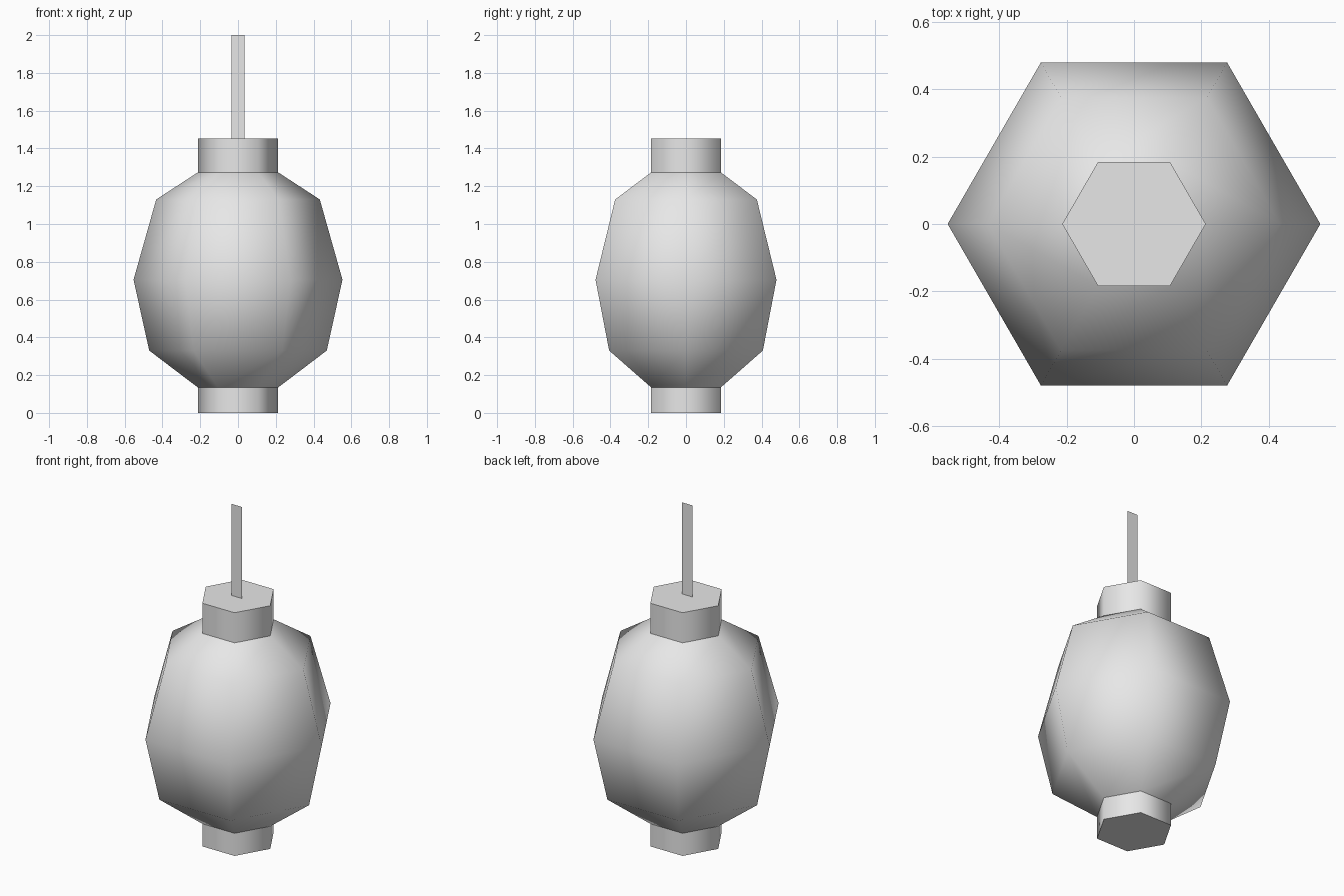
import bpy
import bmesh
from math import cos, sin, pi

cube = bpy.data.objects.get("Cube")
if cube:
    bpy.data.objects.remove(cube, do_unlink=True)

SIDES = 6

grey = bpy.data.materials.new("light_grey")
grey.use_nodes = True
grey.diffuse_color = (0.8, 0.8, 0.8, 1)
grey.node_tree.nodes["Principled BSDF"].inputs["Base Color"].default_value = (0.8, 0.8, 0.8, 1)


def finish(name, bm):
    """Turn a bmesh into a named object with the shared material."""
    mesh = bpy.data.meshes.new(name)
    bm.to_mesh(mesh)
    bm.free()
    mesh.materials.append(grey)
    obj = bpy.data.objects.new(name, mesh)
    bpy.context.collection.objects.link(obj)
    return obj


def lathe(name, profile, capped):
    """Six-sided solid from (radius, height) pairs, smooth around its sides."""
    bm = bmesh.new()
    rings = [[bm.verts.new((r * cos(2 * pi * i / SIDES), r * sin(2 * pi * i / SIDES), z))
              for i in range(SIDES)] for r, z in profile]
    for low, high in zip(rings, rings[1:]):
        for i in range(SIDES):
            j = (i + 1) % SIDES
            bm.faces.new((low[i], low[j], high[j], high[i])).smooth = True
    if capped:
        for ring in (rings[0][::-1], rings[-1]):
            face = bm.faces.new(ring)
            for edge in face.edges:
                edge.smooth = False
    return finish(name, bm)


# Paper body and the two collars
lathe("lantern_body",
      [(0.213, 0.135), (0.47, 0.33), (0.553, 0.705), (0.433, 1.13), (0.213, 1.273)], False)
lathe("bottom_collar", [(0.213, 0), (0.213, 0.135)], True)
lathe("top_collar", [(0.213, 1.273), (0.213, 1.453)], True)

# Flat hanging strip
bm = bmesh.new()
bm.faces.new([bm.verts.new((x, -0.012, z))
              for x, z in ((-0.035, 1.453), (0.035, 1.453), (0.035, 2), (-0.035, 2))])
finish("hanging_strip", bm)
